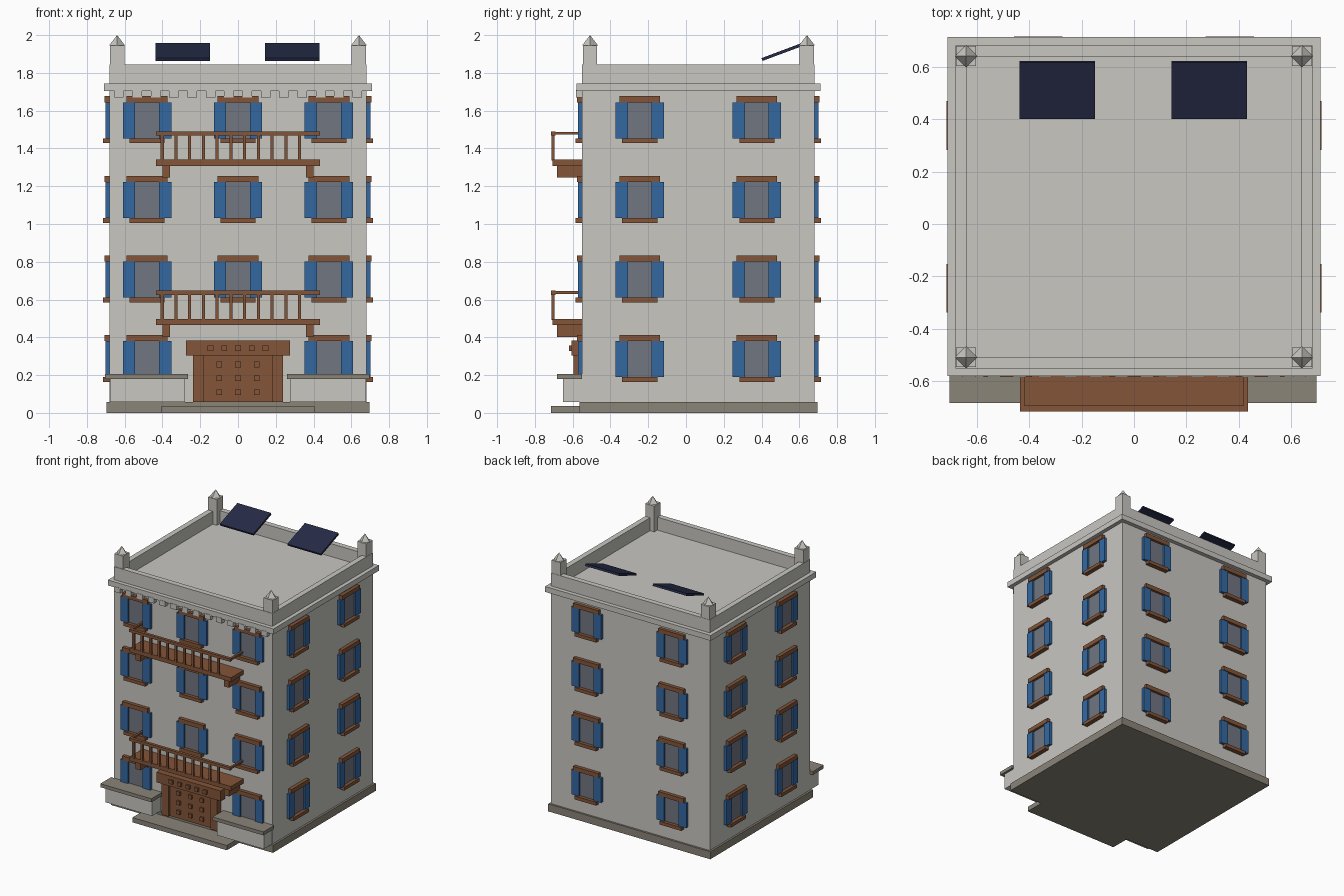
import bpy, bmesh, math
from mathutils import Matrix, Vector

if "Cube" in bpy.data.objects:
    bpy.data.objects.remove(bpy.data.objects["Cube"])


def material(name, rgb):
    lin = [(c / 255 / 12.92) if c < 10 else ((c / 255 + 0.055) / 1.055) ** 2.4 for c in rgb]
    m = bpy.data.materials.new(name)
    m.diffuse_color = (*lin, 1)
    m.use_nodes = True
    m.node_tree.nodes["Principled BSDF"].inputs["Base Color"].default_value = m.diffuse_color
    return m


STONE = material("pale_stone", (200, 199, 193))
BASE = material("grey_brown_stone", (139, 133, 121))
WOOD = material("brown_wood", (131, 85, 56))
BLUE = material("blue_paint", (52, 104, 160))
GLASS = material("grey_glass", (113, 118, 129))
PANEL = material("dark_solar_blue", (37, 43, 70))

I = Matrix.Identity(4)


def add_box(bm, x0, x1, y0, y1, z0, z1, m=I):
    mat = m @ Matrix.Translation(((x0 + x1) / 2, (y0 + y1) / 2, (z0 + z1) / 2)) \
        @ Matrix.Diagonal((x1 - x0, y1 - y0, z1 - z0, 1))
    bmesh.ops.create_cube(bm, size=1, matrix=mat)


def finish(name, bm, mat):
    me = bpy.data.meshes.new(name)
    bm.to_mesh(me)
    bm.free()
    me.materials.append(mat)
    ob = bpy.data.objects.new(name, me)
    bpy.context.collection.objects.link(ob)
    return ob


def boxes(name, mat, items, m=I):
    bm = bmesh.new()
    for b in items:
        add_box(bm, *b, m)
    return finish(name, bm, mat)


FRONT, BACK, SIDE = -0.55, 0.68, 0.68
MID = (FRONT + BACK) / 2

# Main block, plinth and entrance step
boxes("main_block", STONE, [(-SIDE, SIDE, FRONT, BACK, 0.05, 1.72)])
boxes("plinth", BASE, [(-0.695, 0.695, FRONT - 0.015, BACK + 0.015, 0, 0.058)])
boxes("entrance_step", BASE, [(-0.405, 0.405, -0.715, -0.56, 0, 0.037)])

# Low walls with caps either side of the door
boxes("low_walls", STONE, [(-0.678, -0.28, -0.652, FRONT, 0.058, 0.18),
                           (0.275, 0.678, -0.652, FRONT, 0.058, 0.18)])
boxes("low_wall_caps", BASE, [(-0.703, -0.265, -0.682, FRONT, 0.18, 0.207),
                              (0.26, 0.695, -0.682, FRONT, 0.18, 0.207)])

# Cornice with roof deck, corbels below it, parapet above
boxes("cornice", STONE, [(-0.71, 0.71, FRONT - 0.03, BACK + 0.032, 1.703, 1.745)])
boxes("corbels", STONE, [(-0.63 + i * 0.097 - 0.025, -0.63 + i * 0.097 + 0.025,
                          FRONT - 0.033, FRONT, 1.67, 1.71) for i in range(14)])
boxes("parapet", STONE, [
    (-SIDE, SIDE, FRONT, FRONT + 0.042, 1.74, 1.845),
    (-SIDE, SIDE, BACK - 0.042, BACK, 1.74, 1.845),
    (-SIDE, -SIDE + 0.042, FRONT + 0.042, BACK - 0.042, 1.74, 1.845),
    (SIDE - 0.042, SIDE, FRONT + 0.042, BACK - 0.042, 1.74, 1.845)])

# Corner pinnacles: square post with a diamond-set pyramid
bm = bmesh.new()
for x in (-0.64, 0.64):
    for y in (FRONT + 0.042, BACK - 0.04):
        add_box(bm, x - 0.038, x + 0.038, y - 0.038, y + 0.038, 1.745, 1.945)
        bmesh.ops.create_cone(bm, cap_ends=True, segments=4, radius1=0.043, radius2=0, depth=0.056,
                              matrix=Matrix.Translation((x, y, 1.972)))
finish("pinnacles", bm, STONE)

# Tilted solar panels
for side, x in (("left", -0.292), ("right", 0.287)):
    tilt = Matrix.Translation((x, 0.51, 1.911)) @ Matrix.Rotation(math.radians(20.5), 4, 'X')
    boxes("solar_panel_" + side, PANEL, [(-0.144, 0.144, -0.115, 0.115, -0.008, 0.008)], tilt)


# Windows: local frame looks out along -y with the wall at y = 0
def windows(face, origin, angle, columns):
    wall = Matrix.Translation(origin) @ Matrix.Rotation(angle, 4, 'Z')
    glass, shutters, trim = [], [], []
    for row in range(4):
        z = 0.19 + 0.4212 * row
        for c in columns:
            if face == "front" and row == 0 and c == 0:
                continue  # the door takes this bay
            glass.append((c - 0.065, c + 0.065, -0.008, 0.005, z, z + 0.19))
            for s in (-0.0955, 0.0955):
                shutters.append((c + s - 0.0325, c + s + 0.0325, -0.021, 0.005, z, z + 0.19))
            trim.append((c - 0.108, c + 0.108, -0.027, 0.005, z + 0.19, z + 0.223))
            trim.append((c - 0.093, c + 0.093, -0.034, 0.005, z - 0.026, z))
    boxes(face + "_window_glass", GLASS, glass, wall)
    boxes(face + "_shutters", BLUE, shutters, wall)
    boxes(face + "_lintels_and_sills", WOOD, trim, wall)


windows("front", (0, FRONT, 0), 0, (-0.481, 0, 0.481))
windows("back", (0, BACK, 0), math.pi, (-0.365, 0.365))
windows("right", (SIDE, MID, 0), math.pi / 2, (-0.31, 0.31))
windows("left", (-SIDE, MID, 0), -math.pi / 2, (-0.31, 0.31))

# Balconies: slab, brackets, rails and balusters
for name, z in (("lower", 0.498), ("upper", 1.341)):
    boxes(name + "_balcony_floor", WOOD, [(-0.434, 0.434, -0.706, FRONT, z - 0.033, z)])
    boxes(name + "_balcony_brackets", WOOD,
          [(s * 0.38 - 0.021, s * 0.38 + 0.021, -0.682, FRONT, z - 0.096, z - 0.033) for s in (-1, 1)])
    boxes(name + "_balcony_rails", WOOD, [
        (-0.434, 0.434, -0.715, -0.692, z + 0.127, z + 0.149),
        (-0.434, -0.418, -0.692, FRONT, z + 0.132, z + 0.147),
        (0.418, 0.434, -0.692, FRONT, z + 0.132, z + 0.147)])
    boxes(name + "_balcony_balusters", WOOD,
          [(-0.401 + i * 0.0727 - 0.008, -0.401 + i * 0.0727 + 0.008, -0.711, -0.696, z - 0.005, z + 0.13)
           for i in range(11)])

# Door with frame, heavy lintel and square studs
boxes("door_leaf", WOOD, [(-0.18, 0.18, -0.578, FRONT, 0.058, 0.305)])
boxes("door_frame", WOOD, [(-0.238, -0.18, -0.595, FRONT, 0.058, 0.305),
                           (0.18, 0.238, -0.595, FRONT, 0.058, 0.305)])
boxes("door_lintel", WOOD, [(-0.275, 0.275, -0.605, FRONT, 0.303, 0.382)])
studs = [(x - 0.015, x + 0.015, -0.592, -0.57, z - 0.015, z + 0.015)
         for x in (-0.1, 0, 0.1) for z in (0.11, 0.183, 0.256)]
studs += [(i * 0.073 - 0.015, i * 0.073 + 0.015, -0.619, -0.6, 0.328, 0.358) for i in range(-2, 3)]
boxes("door_studs", WOOD, studs)
